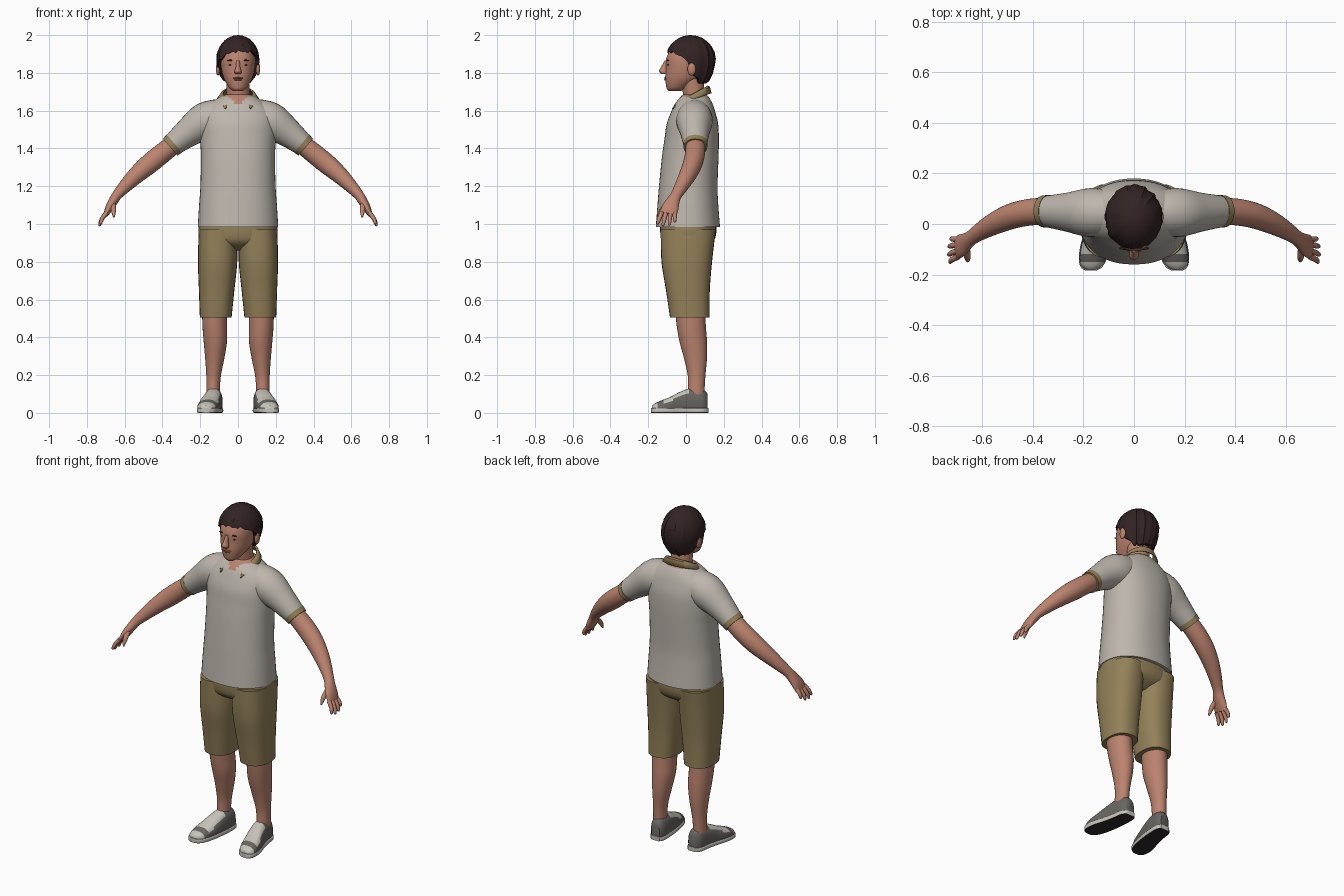
import bpy, bmesh, math, random
from mathutils import Vector

random.seed(4)
if "Cube" in bpy.data.objects:
    bpy.data.objects.remove(bpy.data.objects["Cube"])


def material(name, *rgb):
    linear = [(c / 255) ** 2.2 for c in rgb] + [1]
    mat = bpy.data.materials.new(name)
    mat.use_nodes = True
    mat.diffuse_color = linear
    shader = mat.node_tree.nodes["Principled BSDF"]
    shader.inputs["Base Color"].default_value = linear
    shader.inputs["Roughness"].default_value = .8
    return mat


skin = material("skin", 186, 130, 110)
lip_red = material("lip red", 160, 100, 88)
shirt_grey = material("shirt grey", 188, 181, 172)
khaki = material("khaki", 146, 128, 90)
hair_brown = material("hair brown", 54, 40, 40)
shoe_grey = material("shoe grey", 104, 102, 98)
light_rubber = material("light rubber", 198, 194, 185)
dark_rubber = material("dark rubber", 48, 45, 45)

X, Y, Z = Vector((1, 0, 0)), Vector((0, 1, 0)), Vector((0, 0, 1))


def finish(name, bm, mats, rule=None, mirror=False, angle=45):
    """Turn a bmesh into a smooth object, coloured by a rule."""
    bmesh.ops.recalc_face_normals(bm, faces=bm.faces)
    bm.normal_update()
    if rule:
        for face in bm.faces:
            face.material_index = rule(face.calc_center_median(), face.normal)
    mesh = bpy.data.meshes.new(name)
    bm.to_mesh(mesh)
    bm.free()
    for mat in mats:
        mesh.materials.append(mat)
    obj = bpy.data.objects.new(name, mesh)
    bpy.context.collection.objects.link(obj)
    bpy.ops.object.select_all(action='DESELECT')
    obj.select_set(True)
    bpy.context.view_layer.objects.active = obj
    bpy.ops.object.shade_smooth_by_angle(angle=math.radians(angle))
    if mirror:
        mod = obj.modifiers.new("mirror", 'MIRROR')
        mod.use_mirror_merge = False
    return obj


def smooth_rings(rings, steps):
    """Catmull-Rom interpolation of ring tuples."""
    last = len(rings) - 1
    result = []
    for i in range(last):
        a, b = rings[max(i - 1, 0)], rings[i]
        c, d = rings[i + 1], rings[min(i + 2, last)]
        for k in range(steps):
            t = k / steps
            result.append([q + t * (r - p) / 2
                           + t * t * (p - 2.5 * q + 2 * r - s / 2)
                           + t ** 3 * (1.5 * (q - r) + (s - p) / 2)
                           for p, q, r, s in zip(a, b, c, d)])
    return result + [list(rings[-1])]


def loft(bm, rings, axis=None, side=Y, power=2, steps=4, count=28, floor=0):
    """Skin over rings of (x, y, z, half width, half depth along side)."""
    rings = smooth_rings(rings, steps)
    centres = [Vector(r[:3]) for r in rings]
    loops = []
    for i, ring in enumerate(rings):
        after, before = centres[min(i + 1, len(rings) - 1)], centres[max(i - 1, 0)]
        t = axis or (after - before).normalized()
        v = (side - t * side.dot(t)).normalized()
        u = v.cross(t)
        loop = []
        for k in range(count):
            a = math.tau * k / count
            c, s = math.cos(a), math.sin(a)
            p = centres[i] + u * math.copysign(abs(c) ** (2 / power), c) * ring[3] \
                + v * math.copysign(abs(s) ** (2 / power), s) * ring[4]
            p.z = max(p.z, floor)
            loop.append(bm.verts.new(p))
        loops.append(loop)
    for low, high in zip(loops, loops[1:]):
        for k in range(count):
            n = (k + 1) % count
            bm.faces.new((low[k], low[n], high[n], high[k]))
    bm.faces.new(loops[0])
    bm.faces.new(loops[-1])


def part(name, mats, rings, rule=None, mirror=False, **options):
    bm = bmesh.new()
    loft(bm, rings, **options)
    return finish(name, bm, mats, rule, mirror)


def blob(name, mat, centre, size, mirror=False):
    bm = bmesh.new()
    bmesh.ops.create_uvsphere(bm, u_segments=16, v_segments=10, radius=1)
    bmesh.ops.scale(bm, vec=size, verts=bm.verts)
    bmesh.ops.translate(bm, vec=centre, verts=bm.verts)
    return finish(name, bm, [mat], mirror=mirror)


# Shirt body with an open neck, sleeves and trimmed cuffs
part("shirt_body", [shirt_grey, skin], [
    (0, .01, .985, .213, .17), (0, .01, 1.1, .206, .161), (0, .012, 1.2, .199, .155),
    (0, .022, 1.35, .196, .15), (0, .03, 1.45, .2, .144), (0, .034, 1.53, .202, .136),
    (0, .038, 1.59, .192, .118), (0, .041, 1.635, .15, .1), (0, .045, 1.67, .1, .077),
    (0, .047, 1.685, .07, .062)],
    rule=lambda c, n: int(c.z > 1.674 or (c.y < 0 and abs(c.x) < (c.z - 1.62) * .9)),
    axis=Z, power=2.2, count=48, steps=6)
part("shirt_sleeves", [shirt_grey], [
    (.07, .045, 1.575, .09, .085), (.17, .045, 1.545, .1, .097),
    (.265, .047, 1.483, .077, .077), (.352, .05, 1.413, .058, .061)], mirror=True)
part("sleeve_cuffs", [khaki], [
    (.337, .05, 1.426, .062, .065), (.359, .05, 1.407, .059, .063)], mirror=True, steps=1)

# Folded collar, open at the front
bm = bmesh.new()
rows = []
for k in range(33):
    t = k / 16 - 1
    a = t * math.radians(150)
    s, c, tip = math.sin(a), math.cos(a), t ** 4
    top = (.078 * s, .045 + .07 * c, 1.695 + .037 * c)
    fold = (.09 * s, .045 + .082 * c, 1.692 + .034 * c)
    edge = (.11 * s + .012 * t ** 5, .045 + .09 * c - .042 * tip, 1.668 + .024 * c - .035 * tip)
    rows.append([bm.verts.new(p) for p in (top, fold, edge)])
for p, q in zip(rows, rows[1:]):
    for j in range(2):
        bm.faces.new((p[j], q[j], q[j + 1], p[j + 1]))
collar = finish("collar", bm, [khaki])
collar.modifiers.new("thickness", 'SOLIDIFY').thickness = .007

# Shorts
part("shorts_seat", [khaki], [
    (0, .012, 1.02, .204, .148), (0, .012, .95, .21, .148), (0, .01, .9, .19, .13),
    (0, .01, .86, .11, .07)], axis=Z, power=2.3, count=40)
part("shorts_legs", [khaki], [
    (.105, .012, .97, .103, .146), (.108, .004, .8, .104, .134), (.113, .01, .65, .094, .116),
    (.118, .02, .505, .084, .105)], mirror=True, axis=Z, power=2.4)

# Legs
part("lower_legs", [skin], [
    (.125, .02, .56, .066, .08), (.123, .028, .46, .065, .077), (.12, .038, .38, .062, .073),
    (.123, .05, .29, .051, .061), (.129, .056, .2, .039, .047), (.132, .055, .13, .036, .044),
    (.132, .055, .08, .036, .046)], mirror=True, axis=Z)

# Shoes: outline of (x, y, height, half width) from heel to toe
outline = [(.122, .115, .1, .026), (.125, .09, .125, .043), (.13, .03, .132, .048),
           (.14, -.03, .112, .052), (.152, -.08, .086, .056), (.162, -.13, .066, .053),
           (.168, -.165, .05, .041), (.17, -.18, .038, .02)]


def shoe_colour(c, n):
    tongue = n.z > .5 and -.12 < c.y < .01
    return int(c.y < -.145 or tongue)


part("shoe_uppers", [shoe_grey, light_rubber],
     [(x, y, h * .4, w, h * .6) for x, y, h, w in outline],
     rule=shoe_colour, mirror=True, axis=-Y, side=Z, power=2.4, floor=.012)
part("shoe_soles", [light_rubber, dark_rubber],
     [(x, y * 1.025, .013, w * 1.06, .013) for x, y, h, w in outline],
     rule=lambda c, n: int(n.z < -.6), mirror=True, axis=-Y, side=Z, power=7)

# Arms with palms, then fingers and thumb
bm = bmesh.new()
loft(bm, [
    (.33, .05, 1.43, .05, .052), (.4, .048, 1.375, .053, .053), (.47, .035, 1.318, .053, .051),
    (.535, .01, 1.262, .046, .046), (.595, -.022, 1.203, .036, .037),
    (.64, -.052, 1.153, .027, .03), (.66, -.068, 1.122, .025, .035),
    (.682, -.084, 1.085, .021, .045), (.698, -.094, 1.052, .014, .045)])
for offset, length in ((-.035, .9), (-.012, 1.05), (.012, 1), (.034, .75)):
    base = Vector((.695, -.094 + offset, 1.06))
    reach = Vector((.036, -.012 + offset * .4, -.068)) * length
    rings = []
    for t, r in ((0, .012), (.5, .011), (.9, .008), (1, .003)):
        p = base + reach * t + X * .008 * math.sin(t * math.pi)
        rings.append((*p, r, r))
    loft(bm, rings, count=10, steps=2)
loft(bm, [(.662, -.085, 1.115, .013, .013), (.66, -.118, 1.085, .014, .014),
          (.658, -.138, 1.058, .011, .011), (.657, -.148, 1.035, .004, .004)],
     side=X, count=10, steps=2)
finish("arms", bm, [skin], mirror=True)

# Neck, head and face
part("neck", [skin], [(0, .05, 1.6, .066, .062), (0, .043, 1.68, .061, .058),
                      (0, .03, 1.78, .063, .06)], axis=Z)
part("head", [skin], [
    (0, -.06, 1.703, .022, .03), (0, -.053, 1.715, .041, .048), (0, -.04, 1.735, .056, .066),
    (0, -.01, 1.775, .077, .1), (0, .005, 1.82, .088, .112), (0, .012, 1.875, .092, .117),
    (0, .016, 1.93, .08, .095), (0, .02, 1.97, .045, .055)],
    axis=Z, power=2.15, count=36)
part("nose", [skin], [
    (0, -.1, 1.865, .009, .013), (0, -.113, 1.83, .012, .02), (0, -.12, 1.808, .019, .024),
    (0, -.113, 1.793, .015, .015)], axis=Z, count=16)
blob("ears", skin, (.106, .03, 1.82), (.011, .022, .034), mirror=True)
blob("eyes", dark_rubber, (.036, -.094, 1.843), (.014, .006, .004), mirror=True)
blob("eyebrows", hair_brown, (.038, -.096, 1.866), (.02, .006, .004), mirror=True)
blob("upper_lip", lip_red, (0, -.105, 1.773), (.027, .012, .005))
blob("lower_lip", lip_red, (0, -.104, 1.764), (.022, .012, .006))

# Hair: a cap whose lower edge rises from the nape to the fringe
bm = bmesh.new()
columns = []
for k in range(48):
    a = math.tau * k / 48
    dx, front = math.cos(a), -math.sin(a)
    if front > 0:
        low = 1.81 + .105 * front ** .6 + .015 * dx
    else:
        low = 1.81 - .06 * min(1, -2 * front)
    low += random.uniform(-.008, .008)
    tuft = random.uniform(.97, 1.03)
    column = []
    for j in range(11):
        t = max(j - 1, 0) / 9
        h = low + (2 - low) * math.sin(t * math.pi / 2) - 1.87
        ratio = abs(h) / .13
        spread = math.sqrt(max(0, 1 - ratio ** 2)) if h > 0 else 1 - .35 * ratio ** 2
        spread *= tuft * random.uniform(.985, 1.015) * (.78 if j == 0 else 1)
        column.append(bm.verts.new((.114 * dx * spread, .025 - .13 * front * spread, 1.87 + h)))
    columns.append(column)
for k in range(48):
    p, q = columns[k], columns[(k + 1) % 48]
    for j in range(10):
        bm.faces.new((p[j], q[j], q[j + 1], p[j + 1]))
bmesh.ops.remove_doubles(bm, verts=bm.verts, dist=.0005)
finish("hair", bm, [hair_brown], angle=30)
